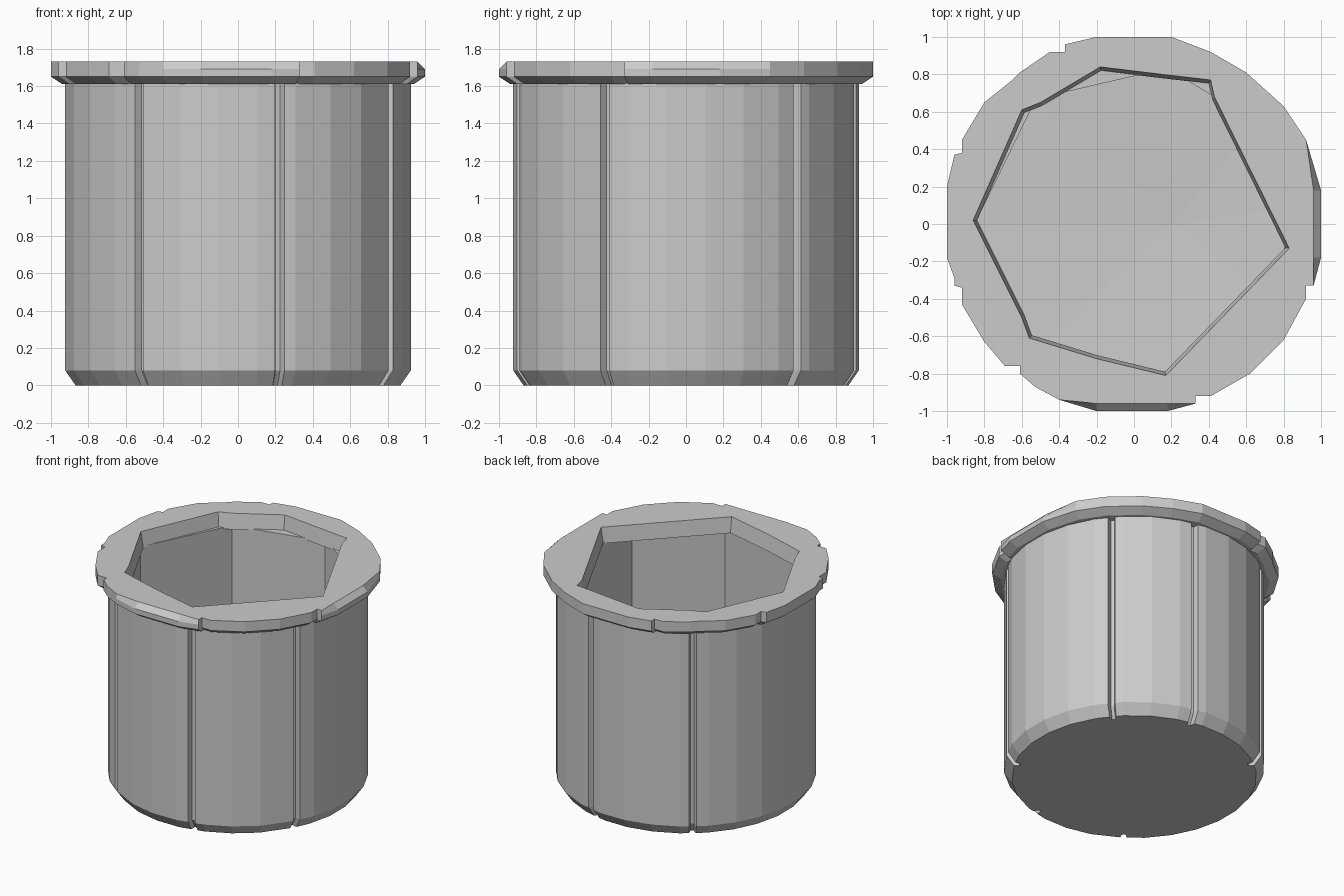
import bpy, bmesh
from math import sin, cos, radians

if "Cube" in bpy.data.objects:
    bpy.data.objects.remove(bpy.data.objects["Cube"])


def polar(r, deg):
    return (r * cos(radians(deg)), r * sin(radians(deg)))


def add_ring(bm, pts, z, s=1.0):
    return [bm.verts.new((x * s, y * s, z)) for x, y in pts]


def bridge(bm, a, b):
    n = len(a)
    for i in range(n):
        j = (i + 1) % n
        bm.faces.new((a[i], a[j], b[j], b[i]))


def fill_between(bm, outer, inner):
    edges = []
    for loop in (outer, inner):
        for i in range(len(loop)):
            edges.append(bm.edges.get((loop[i], loop[(i + 1) % len(loop)])))
    bmesh.ops.triangle_fill(bm, edges=edges, use_beauty=True)


def finish(bm, name):
    bmesh.ops.recalc_face_normals(bm, faces=bm.faces[:])
    me = bpy.data.meshes.new(name)
    bm.to_mesh(me)
    bm.free()
    ob = bpy.data.objects.new(name, me)
    bpy.context.collection.objects.link(ob)
    return ob


# Body: faceted cylinder with narrow vertical grooves and a chamfered foot
grooves = [-125, -76, -28, 40, 78, 128]
samples = []
for i in range(28):
    a = -180 + (i + 0.5) * 360 / 28
    if all(abs(a - g) > 4.5 for g in grooves):
        samples.append((a, 0.93))
for g in grooves:
    samples += [(g - 1.6, 0.925), (g - 0.8, 0.88), (g + 0.8, 0.88), (g + 1.6, 0.925)]
outline = [polar(r, a) for a, r in sorted(samples)]
cavity = [polar(0.85, a) for a in (-128, -74, -28, 6, 40, 78, 128, 180)]

bm = bmesh.new()
base = add_ring(bm, outline, 0, 0.94)
foot = add_ring(bm, outline, 0.08)
top = add_ring(bm, outline, 1.62)
bridge(bm, base, foot)
bridge(bm, foot, top)
bm.faces.new(base[::-1])
mouth = add_ring(bm, cavity, 1.62)
floor = add_ring(bm, cavity, 0.12)
bridge(bm, mouth, floor)
centre = bm.verts.new((0.21, 0, 0.08))
for i in range(len(floor)):
    bm.faces.new((floor[i], floor[(i + 1) % len(floor)], centre))
fill_between(bm, top, mouth)
finish(bm, "cup_body")

# Rim: wider irregular collar with small notches and an angular opening
rim = [(-1, -0.18), (-0.96, -0.29), (-0.96, -0.33), (-0.92, -0.34), (-0.92, -0.43),
       (-0.8, -0.63), (-0.69, -0.76), (-0.61, -0.76), (-0.61, -0.80), (-0.53, -0.87),
       (-0.4, -0.94), (-0.2, -1), (0.18, -1), (0.33, -0.96), (0.33, -0.92), (0.41, -0.92),
       (0.62, -0.8), (0.8, -0.62), (0.92, -0.4), (0.92, -0.33), (0.96, -0.33),
       (1, -0.18), (1, 0.18), (0.92, 0.45), (0.8, 0.63), (0.6, 0.81), (0.41, 0.92),
       (0.2, 1), (-0.2, 1), (-0.37, 0.96), (-0.37, 0.92), (-0.45, 0.92),
       (-0.61, 0.81), (-0.65, 0.77), (-0.8, 0.65), (-0.92, 0.45), (-0.92, 0.38), (-0.96, 0.37),
       (-1, 0.2)]
hole = [(-0.86, 0.02), (-0.6, -0.5), (-0.56, -0.61), (-0.2, -0.72), (0.17, -0.81),
        (0.83, -0.13), (0.43, 0.68), (0.41, 0.77), (0.15, 0.8), (-0.18, 0.84),
        (-0.5, 0.65), (-0.6, 0.61)]
hole_low = [(x * 0.975, y * 0.975) for x, y in hole]
rim_top = [(min(x, 0.96), max(y, -0.96)) for x, y in rim]

bm = bmesh.new()
low = add_ring(bm, rim, 1.61, 0.94)
mid = add_ring(bm, rim, 1.65)
mid2 = add_ring(bm, rim, 1.69)
up = [bm.verts.new((x, y, 1.73)) for x, y in rim_top]
bridge(bm, low, mid)
bridge(bm, mid, mid2)
bridge(bm, mid2, up)
h_up = add_ring(bm, hole, 1.73)
h_low = add_ring(bm, hole_low, 1.61)
bridge(bm, h_up, h_low)
fill_between(bm, up, h_up)
fill_between(bm, low, h_low)
finish(bm, "cup_rim")
